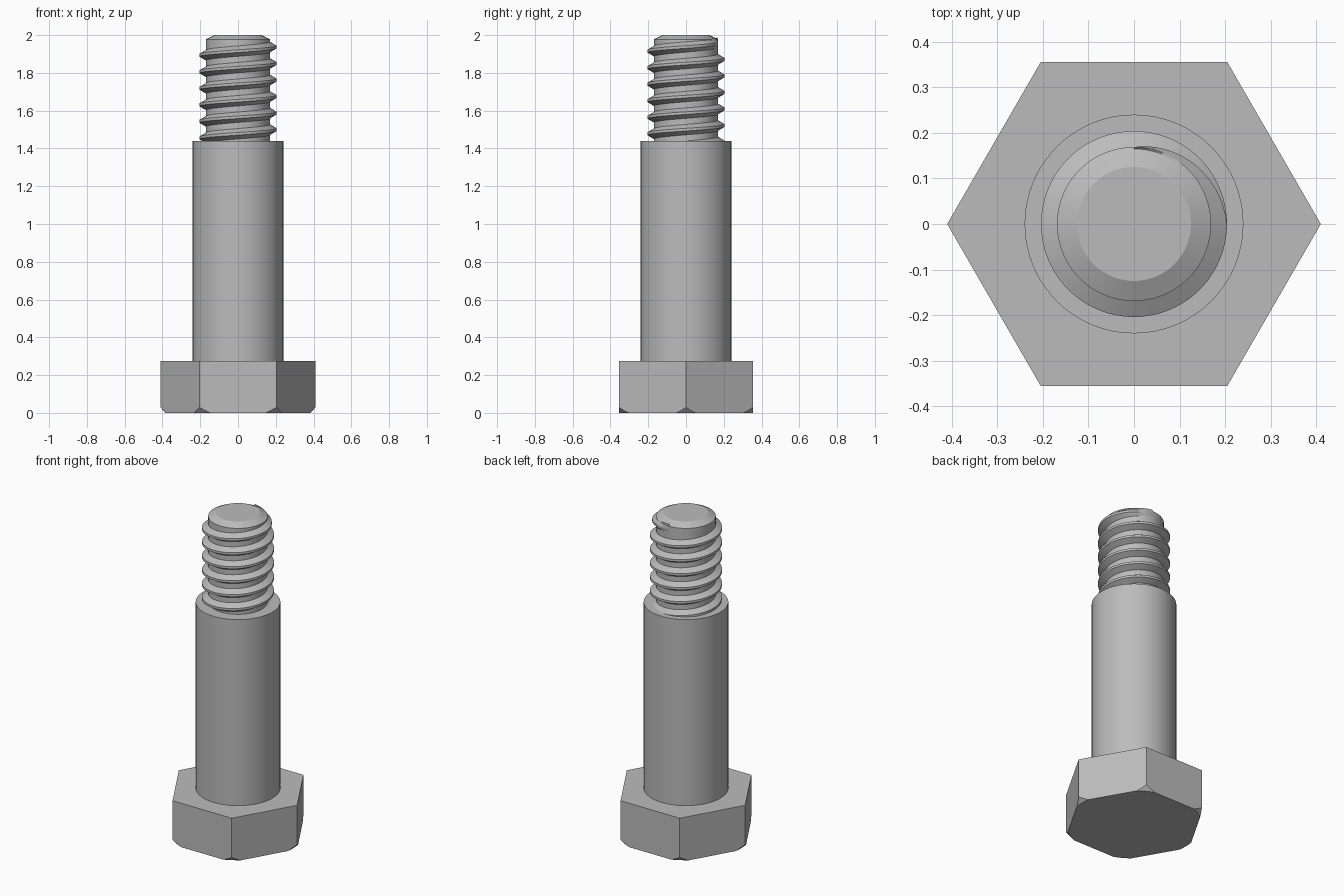
import bpy, bmesh
from math import cos, sin, pi, radians

cube = bpy.data.objects.get("Cube")
if cube:
    bpy.data.objects.remove(cube, do_unlink=True)

# Single steel material
STEEL = (0.5, 0.5, 0.5, 1)
steel = bpy.data.materials.new("grey steel")
steel.use_nodes = True
steel.diffuse_color = STEEL
steel.node_tree.nodes["Principled BSDF"].inputs["Base Color"].default_value = STEEL


def skin(name, rings, closed):
    """Bridge a list of equal-length point rings and cap both ends."""
    bm = bmesh.new()
    rows = [[bm.verts.new(p) for p in ring] for ring in rings]
    n = len(rows[0])
    for a, b in zip(rows, rows[1:]):
        for i in range(n if closed else n - 1):
            j = (i + 1) % n
            bm.faces.new((a[i], a[j], b[j], b[i]))
    bm.faces.new(rows[0][::-1])
    bm.faces.new(rows[-1])
    bmesh.ops.recalc_face_normals(bm, faces=bm.faces)
    mesh = bpy.data.meshes.new(name)
    bm.to_mesh(mesh)
    bm.free()
    mesh.materials.append(steel)
    ob = bpy.data.objects.new(name, mesh)
    bpy.context.collection.objects.link(ob)
    return ob


def lathe(name, profile, sides=96):
    """Solid of revolution from (radius, height) pairs."""
    angles = [2 * pi * i / sides for i in range(sides)]
    return skin(name, [[(r * cos(a), r * sin(a), z) for a in angles]
                       for r, z in profile], True)


def smooth(ob):
    bpy.ops.object.select_all(action="DESELECT")
    ob.select_set(True)
    bpy.context.view_layer.objects.active = ob
    bpy.ops.object.shade_smooth_by_angle(angle=radians(25))


# Hexagonal head, its lower corners trimmed by a cone
HEAD_TOP = 0.275
head = lathe("hex_head", [(0.41, 0), (0.41, HEAD_TOP)], 6)
cutter = lathe("corner_cutter", [(0.384, 0), (0.415, 0.035), (0.45, 0.08), (0.45, 0.4)])
cutter.hide_render = True
trim = head.modifiers.new("corner chamfer", "BOOLEAN")
trim.operation = "INTERSECT"
trim.object = cutter
bpy.context.view_layer.objects.active = head
bpy.ops.object.modifier_apply(modifier=trim.name)
bpy.data.objects.remove(cutter, do_unlink=True)
smooth(head)

# Plain shoulder shank
SHOULDER = 1.44
smooth(lathe("shank", [(0.24, HEAD_TOP - 0.05), (0.24, SHOULDER)]))

# Thread core with chamfered tip
ROOT, CREST = 0.169, 0.204
smooth(lathe("thread_core", [(ROOT, SHOULDER - 0.05), (ROOT, 1.978), (0.125, 2)]))

# Right-handed thread ridge that fades out over its last quarter turn
PITCH, TURNS, STEPS = 0.0875, 6.25, 96
TOP_Z = 1.959
rings = []
count = int(TURNS * STEPS)
for i in range(count + 1):
    left = (count - i) / STEPS              # turns remaining to the end
    a = pi / 2 - 2 * pi * left
    z = TOP_Z - PITCH * left
    fade = min(1, left * 4)
    tip = ROOT + (CREST - ROOT) * fade
    section = [(ROOT - 0.004, -0.03), (tip, -0.007), (tip, 0.007), (ROOT - 0.004, 0.03)]
    rings.append([(r * cos(a), r * sin(a), z + dz) for r, dz in section])
smooth(skin("thread_ridge", rings, True))
